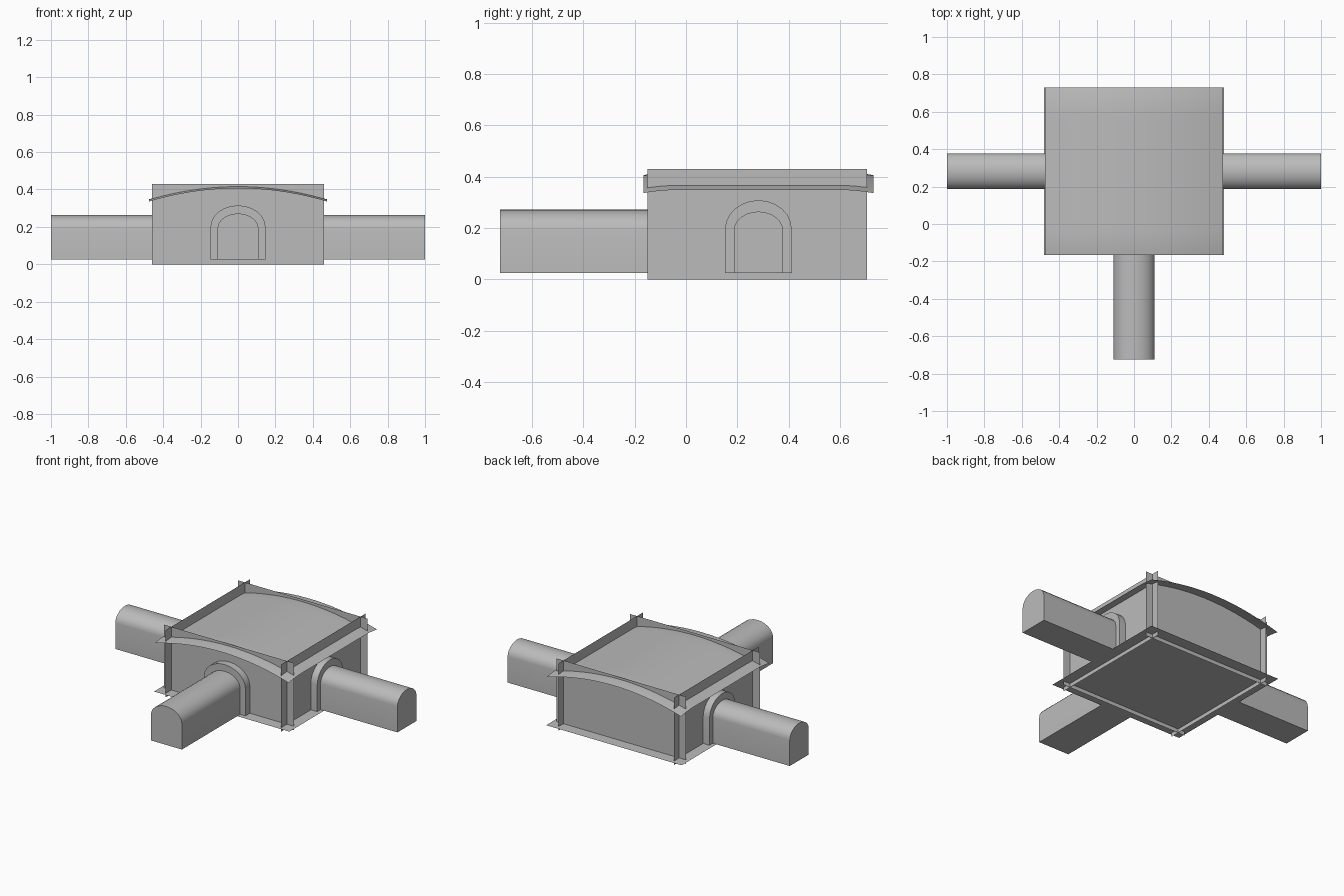
import bpy, bmesh, math

if "Cube" in bpy.data.objects:
    bpy.data.objects.remove(bpy.data.objects["Cube"])

grey = bpy.data.materials.new("plain grey")
grey.use_nodes = True
grey.diffuse_color = (0.5, 0.5, 0.5, 1)
grey.node_tree.nodes["Principled BSDF"].inputs["Base Color"].default_value = (0.5, 0.5, 0.5, 1)

# Room layout
WALL_X, FRONT_Y, BACK_Y = 0.41, -0.09, 0.655
FLOOR_Z, TOP_Z = 0.025, 0.43
MID_Y = 0.282


def finish(name, bm, angle=35):
    mesh = bpy.data.meshes.new(name)
    bm.to_mesh(mesh)
    bm.free()
    mesh.materials.append(grey)
    obj = bpy.data.objects.new(name, mesh)
    bpy.context.collection.objects.link(obj)
    bpy.ops.object.select_all(action='DESELECT')
    obj.select_set(True)
    bpy.context.view_layer.objects.active = obj
    bpy.ops.object.shade_smooth_by_angle(angle=math.radians(angle))
    return obj


def sheet(name, corners):
    bm = bmesh.new()
    bm.faces.new([bm.verts.new(c) for c in corners])
    finish(name, bm)


def arch(half, spring, top, steps=12):
    """Outline of a round-topped opening as (across, up) points."""
    pts = [(half, FLOOR_Z)]
    for i in range(steps + 1):
        a = math.pi * i / steps
        pts.append((half * math.cos(a), spring + (top - spring) * math.sin(a)))
    return pts + [(-half, FLOOR_Z)]


def placer(side):
    """Map (across, outward, up) to the front, left or right passage."""
    if side == "front":
        return lambda u, d, z: (u, -d, z)
    s = 1 if side == "left" else -1
    return lambda u, d, z: (s * d, MID_Y + s * u, z)


# Closed passage with a round top
def passage(side, half, spring, top, near, far):
    bm, put = bmesh.new(), placer(side)
    ends = [[bm.verts.new(put(u, d, z)) for u, z in arch(half, spring, top)]
            for d in (near, far)]
    n = len(ends[0])
    for i in range(n):
        j = (i + 1) % n
        bm.faces.new((ends[0][i], ends[0][j], ends[1][j], ends[1][i]))
    for e in ends:
        bm.faces.new(e)
    bmesh.ops.recalc_face_normals(bm, faces=bm.faces)
    finish(side + "_passage", bm)


# Raised surround where a passage meets the wall
def surround(side, inner, outer, wall, depth=0.045):
    bm, put = bmesh.new(), placer(side)
    loops = [[bm.verts.new(put(u, d, z)) for u, z in arch(*shape)]
             for shape, d in ((outer, wall - 0.01), (outer, wall + depth),
                              (inner, wall + depth), (inner, wall - 0.01))]
    for k in range(4):
        a, b = loops[k], loops[(k + 1) % 4]
        for i in range(len(a) - 1):
            bm.faces.new((a[i], a[i + 1], b[i + 1], b[i]))
    for i in (0, -1):
        bm.faces.new([loop[i] for loop in loops])
    bmesh.ops.recalc_face_normals(bm, faces=bm.faces)
    finish(side + "_surround", bm)


# Floor sheet
sheet("floor", [(-0.48, -0.165, FLOOR_Z), (0.48, -0.165, FLOOR_Z),
                (0.48, 0.73, FLOOR_Z), (-0.48, 0.73, FLOOR_Z)])

# Crossing wall sheets that overrun each other at the corners
for name, y in (("front_wall", FRONT_Y), ("back_wall", BACK_Y)):
    sheet(name, [(-0.46, y, 0), (0.46, y, 0), (0.46, y, TOP_Z), (-0.46, y, TOP_Z)])
for name, x in (("right_wall", -WALL_X), ("left_wall", WALL_X)):
    sheet(name, [(x, -0.15, 0), (x, 0.705, 0), (x, 0.705, TOP_Z), (x, -0.15, TOP_Z)])

# Vaulted roof sheet, drooping slightly toward its front and back edges
bm = bmesh.new()
bmesh.ops.create_grid(bm, x_segments=28, y_segments=28, size=1)
for v in bm.verts:
    u, w = v.co.x, v.co.y
    droop = max(0, (abs(w) - 0.7) / 0.3) ** 2
    v.co = (u * 0.475, MID_Y + w * 0.4475, 0.418 - 0.07 * u * u - 0.012 * droop)
finish("roof", bm)

# Three passages and their surrounds
passage("front", 0.11, 0.19, 0.272, -FRONT_Y, 0.725)
surround("front", (0.105, 0.19, 0.272), (0.147, 0.2, 0.315), -FRONT_Y)
for side in ("left", "right"):
    passage(side, 0.096, 0.19, 0.264, WALL_X, 1.0)
    surround(side, (0.09, 0.19, 0.264), (0.13, 0.195, 0.308), WALL_X)
